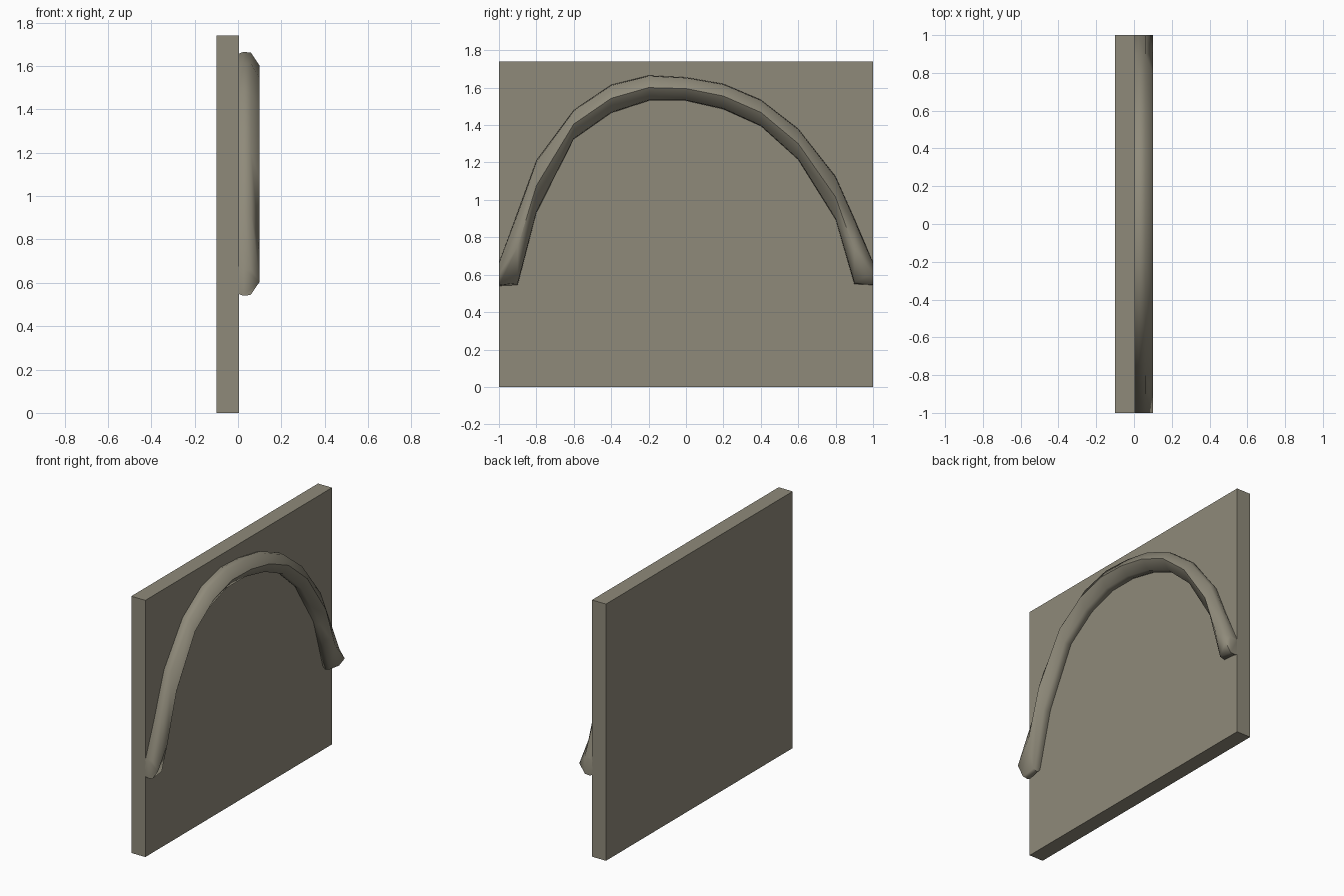
import bpy, bmesh

if "Cube" in bpy.data.objects:
    bpy.data.objects.remove(bpy.data.objects["Cube"])

stone = bpy.data.materials.new("warm_grey_stone")
stone.diffuse_color = (0.275, 0.255, 0.195, 1)
stone.use_nodes = True
stone.node_tree.nodes["Principled BSDF"].inputs["Base Color"].default_value = stone.diffuse_color


def make_object(name, bm):
    bmesh.ops.recalc_face_normals(bm, faces=bm.faces)
    mesh = bpy.data.meshes.new(name)
    bm.to_mesh(mesh)
    bm.free()
    mesh.materials.append(stone)
    obj = bpy.data.objects.new(name, mesh)
    bpy.context.collection.objects.link(obj)
    return obj


# Wall slab
bm = bmesh.new()
bmesh.ops.create_cube(bm, size=1)
for v in bm.verts:
    v.co = (-0.10 if v.co.x < 0 else 0.005, v.co.y * 2, (v.co.z + 0.5) * 1.74)
make_object("wall_slab", bm)

# Arch moulding: rounded section swept through (y, inner z, outer z) stations
stations = [
    (-1.0, 0.54, 0.665), (-0.9, 0.545, 0.935), (-0.8, 0.93, 1.21),
    (-0.6, 1.325, 1.48), (-0.4, 1.465, 1.615), (-0.2, 1.53, 1.665),
    (0.0, 1.53, 1.655), (0.2, 1.485, 1.62), (0.4, 1.395, 1.535),
    (0.6, 1.215, 1.38), (0.8, 0.895, 1.125), (0.9, 0.55, 0.90),
    (1.0, 0.545, 0.665),
]
# Section as (x, fraction from inner to outer edge)
section = [(0.002, 0.07), (0.025, 0.0), (0.058, 0.03), (0.10, 0.52),
           (0.06, 0.97), (0.025, 1.0), (0.002, 0.93)]

bm = bmesh.new()
rings = [[bm.verts.new((x, y, lo + (hi - lo) * t)) for x, t in section]
         for y, lo, hi in stations]
n = len(section)
for a, b in zip(rings, rings[1:]):
    for i in range(n):
        j = (i + 1) % n
        bm.faces.new((a[i], a[j], b[j], b[i]))
bm.faces.new(rings[0])
bm.faces.new(rings[-1])
arch = make_object("arch_moulding", bm)

# Smooth along the moulding, crisp at its ends
bpy.context.view_layer.objects.active = arch
arch.select_set(True)
bpy.ops.object.shade_smooth_by_angle(angle=1.1)
